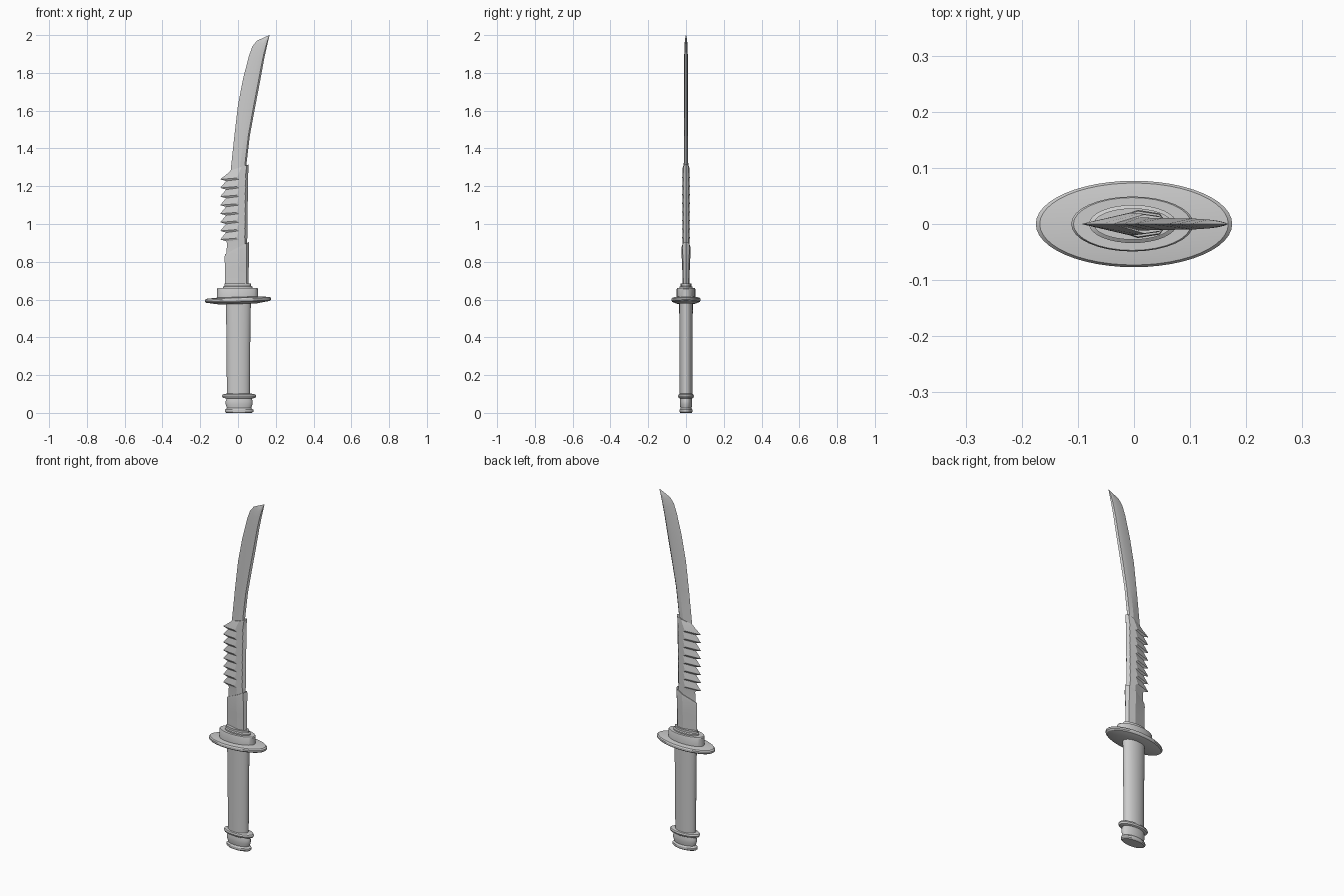
import bpy, bmesh, math


def loft(name, rings, angle=30):
    """Skin a list of equal-length point rings and cap both ends."""
    bm = bmesh.new()
    loops = [[bm.verts.new(p) for p in ring] for ring in rings]
    n = len(loops[0])
    for a, b in zip(loops, loops[1:]):
        for i in range(n):
            j = (i + 1) % n
            bm.faces.new((a[i], a[j], b[j], b[i]))
    bm.faces.new(loops[0][::-1])
    bm.faces.new(loops[-1])
    bmesh.ops.recalc_face_normals(bm, faces=bm.faces)
    mesh = bpy.data.meshes.new(name)
    bm.to_mesh(mesh)
    bm.free()
    obj = bpy.data.objects.new(name, mesh)
    bpy.context.collection.objects.link(obj)
    bpy.context.view_layer.objects.active = obj
    obj.select_set(True)
    bpy.ops.object.shade_smooth_by_angle(angle=math.radians(angle))
    obj.select_set(False)
    return obj


def oval(name, profile, cx=0.0, tilt=0.0, n=32):
    """Stack of ellipses from (rx, ry, z)."""
    rings = []
    for rx, ry, z in profile:
        ring = []
        for i in range(n):
            a = 2 * math.pi * i / n
            x = cx + rx * math.cos(a)
            ring.append((x, ry * math.sin(a), z + tilt * x))
        rings.append(ring)
    return loft(name, rings)


def blade(name, sections, ridge=0.6, spine=0.9):
    """Loft blade sections (edge x, edge z, spine x, spine z, half thickness)."""
    shape = [(0, 0), (ridge, -1), (spine, -0.75), (1, 0), (spine, 0.75), (ridge, 1)]
    return loft(name, [[(xl + (xr - xl) * f, t * k, zl + (zr - zl) * f)
                        for f, k in shape] for xl, zl, xr, zr, t in sections], 20)


# Pommel with its rolled rim
oval("pommel", [(0.068, 0.030, 0.0), (0.075, 0.034, 0.006), (0.075, 0.034, 0.017),
                (0.064, 0.029, 0.025), (0.071, 0.033, 0.045), (0.071, 0.033, 0.062),
                (0.066, 0.031, 0.078)], cx=0.006)
oval("pommel_rim", [(0.070, 0.033, 0.076), (0.086, 0.039, 0.080), (0.091, 0.042, 0.089),
                    (0.086, 0.039, 0.098), (0.066, 0.033, 0.102)], cx=0.006)

# Grip
oval("grip", [(0.061, 0.034, 0.095), (0.0625, 0.035, 0.35), (0.066, 0.036, 0.59)], cx=0.002)

# Guard disc and stepped collar
oval("guard", [(0.10, 0.045, 0.577), (0.168, 0.073, 0.588), (0.175, 0.077, 0.594),
               (0.175, 0.077, 0.603), (0.168, 0.073, 0.609), (0.10, 0.045, 0.614)], tilt=0.03, n=48)
oval("collar", [(0.109, 0.049, 0.605), (0.109, 0.049, 0.656), (0.105, 0.047, 0.661)], cx=-0.003)
oval("collar_step", [(0.078, 0.034, 0.655), (0.078, 0.034, 0.668), (0.070, 0.028, 0.672),
                     (0.070, 0.028, 0.684)], cx=-0.002)

# Sleeve at the blade base, with slanted top
blade("blade_sleeve", [(-0.068, 0.67, 0.056, 0.67, 0.019), (-0.069, 0.76, 0.057, 0.78, 0.020),
                       (-0.071, 0.825, 0.059, 0.885, 0.025), (-0.069, 0.84, 0.058, 0.905, 0.023)])

# Serrated middle section: barbs made from alternating tips and notches
mid = [(-0.064, 0.80, 0.047, 0.84, 0.018), (-0.058, 0.90, 0.048, 0.915, 0.019)]
teeth, pitch, z0 = 8, 0.0455, 0.918
for i in range(teeth):
    z = z0 + i * pitch
    xr = 0.049 + 0.005 * i / teeth
    mid.append((-0.064 + 0.001 * i / teeth, z - 0.009, xr, z + 0.006, 0.019))
    mid.append((-0.094, z, xr, z + 0.012, 0.020))
mid += [(-0.058, 1.265, 0.055, 1.29, 0.019), (-0.038, 1.283, 0.056, 1.315, 0.017)]
blade("serrated_section", mid)

# Curved upper blade running to the angled tip
blade("upper_blade", [
    (-0.045, 1.22, 0.040, 1.24, 0.012),
    (-0.038, 1.29, 0.045, 1.32, 0.012),
    (-0.020, 1.46, 0.063, 1.47, 0.011),
    (0.000, 1.63, 0.089, 1.61, 0.011),
    (0.027, 1.77, 0.114, 1.74, 0.010),
    (0.058, 1.89, 0.134, 1.85, 0.010),
    (0.076, 1.94, 0.143, 1.895, 0.009),
    (0.100, 1.970, 0.153, 1.94, 0.008),
    (0.135, 1.986, 0.161, 1.975, 0.005),
    (0.165, 2.0, 0.167, 1.999, 0.001)])
